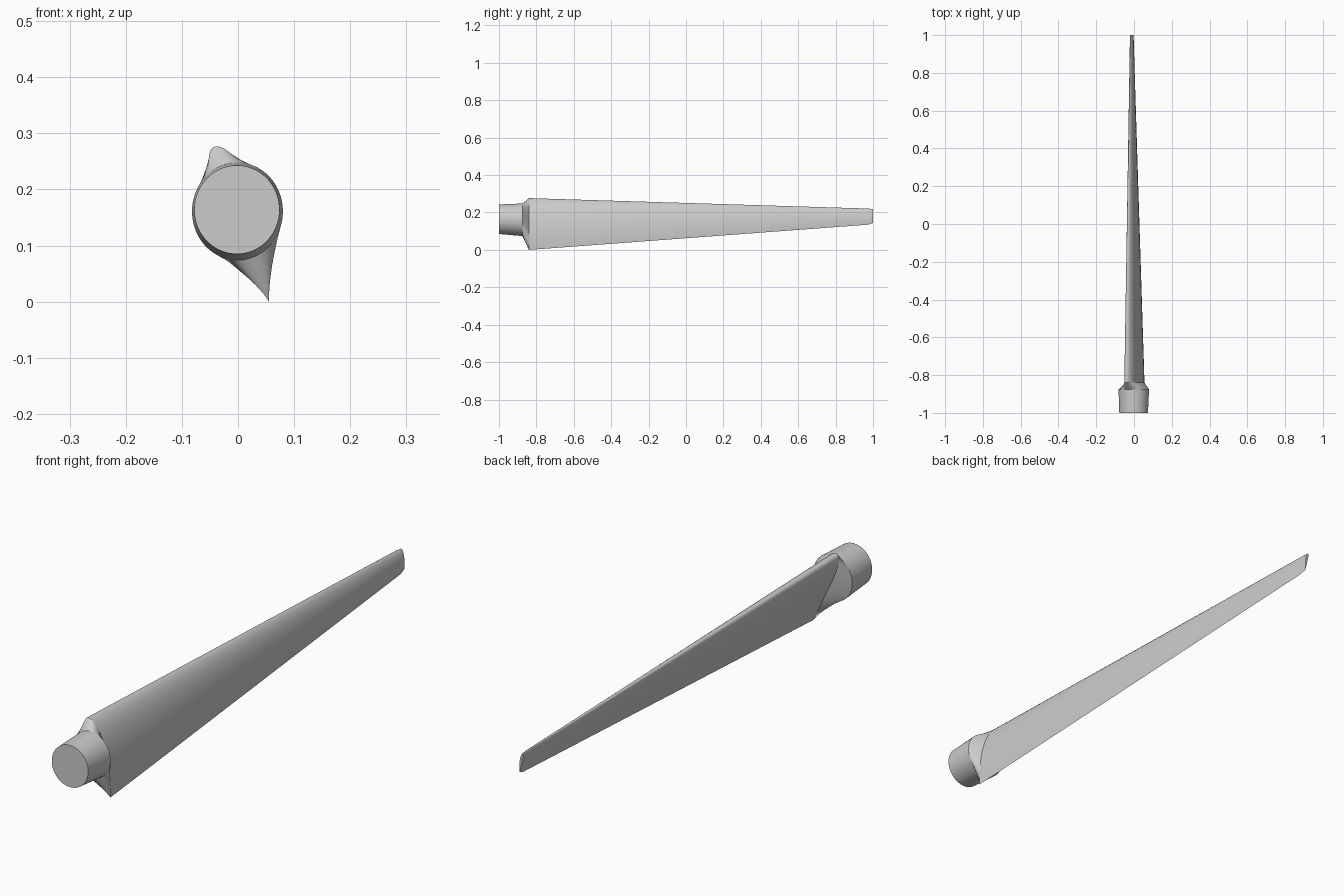
import bpy, bmesh
from math import pi, cos, sin, sqrt, radians
from mathutils import Vector

if "Cube" in bpy.data.objects:
    bpy.data.objects.remove(bpy.data.objects["Cube"], do_unlink=True)

N = 72  # points around every section

grey = bpy.data.materials.new("light_grey")
grey.use_nodes = True
grey.diffuse_color = (0.6, 0.6, 0.6, 1)
grey.node_tree.nodes["Principled BSDF"].inputs["Base Color"].default_value = (0.6, 0.6, 0.6, 1)


def airfoil(y, lead, trail, thick, camber):
    """Cambered section from leading to trailing edge, each given as (x, z)."""
    a, b = Vector((lead[0], y, lead[1])), Vector((trail[0], y, trail[1]))
    d = b - a
    n = Vector((-d.z, 0, d.x))  # across the chord, towards +x
    ring = []
    for i in range(N):
        t = 2 * pi * i / N
        u = (1 - cos(t)) / 2
        half = 5 * thick * (0.2969 * sqrt(u) - 0.126 * u - 0.3516 * u**2
                            + 0.2843 * u**3 - 0.1036 * u**4)
        side = 1 if i <= N // 2 else -1
        ring.append(a + d * u + n * (4 * camber * u * (1 - u) + side * half))
    return ring


def ellipse(y, cx, cz, rx, rz):
    """Round section whose points line up with those of the airfoil."""
    start = radians(108.5)
    return [Vector((cx + rx * cos(start - 2 * pi * i / N), y,
                    cz + rz * sin(start - 2 * pi * i / N))) for i in range(N)]


def loft(name, rings, caps):
    bm = bmesh.new()
    loops = [[bm.verts.new(p) for p in r] for r in rings]
    for a, b in zip(loops, loops[1:]):
        for i in range(N):
            j = (i + 1) % N
            bm.faces.new((a[i], a[j], b[j], b[i]))
    for k in caps:
        bm.faces.new(loops[k])
    bmesh.ops.recalc_face_normals(bm, faces=bm.faces)
    # Open sleeves need their outside picked by direction
    centre = sum((v.co for v in bm.verts), Vector()) / len(bm.verts)
    if sum((f.calc_center_median() - centre).dot(f.normal) * f.calc_area() for f in bm.faces) < 0:
        bmesh.ops.reverse_faces(bm, faces=bm.faces)
    mesh = bpy.data.meshes.new(name)
    bm.to_mesh(mesh)
    bm.free()
    mesh.materials.append(grey)
    obj = bpy.data.objects.new(name, mesh)
    bpy.context.collection.objects.link(obj)
    bpy.ops.object.select_all(action="DESELECT")
    obj.select_set(True)
    bpy.context.view_layer.objects.active = obj
    bpy.ops.object.shade_smooth_by_angle(angle=radians(35))
    return obj


# Shared sections
collar = ellipse(-0.875, -0.001, 0.161, 0.081, 0.087)
blade_root = airfoil(-0.84, (-0.042, 0.276), (0.055, 0.0), 0.2, 0.04)
blade_end = airfoil(0.975, (-0.019, 0.221), (-0.003, 0.135), 0.16, 0.03)
blade_tip = airfoil(1.0, (-0.018, 0.218), (-0.005, 0.144), 0.14, 0.03)

# Round root, fairing into the blade, then the tapering blade
loft("root_cylinder", [ellipse(-1.0, -0.002, 0.164, 0.076, 0.079), collar], [0])
loft("root_fairing", [collar, blade_root], [])
loft("blade", [blade_root, blade_end, blade_tip], [-1])
